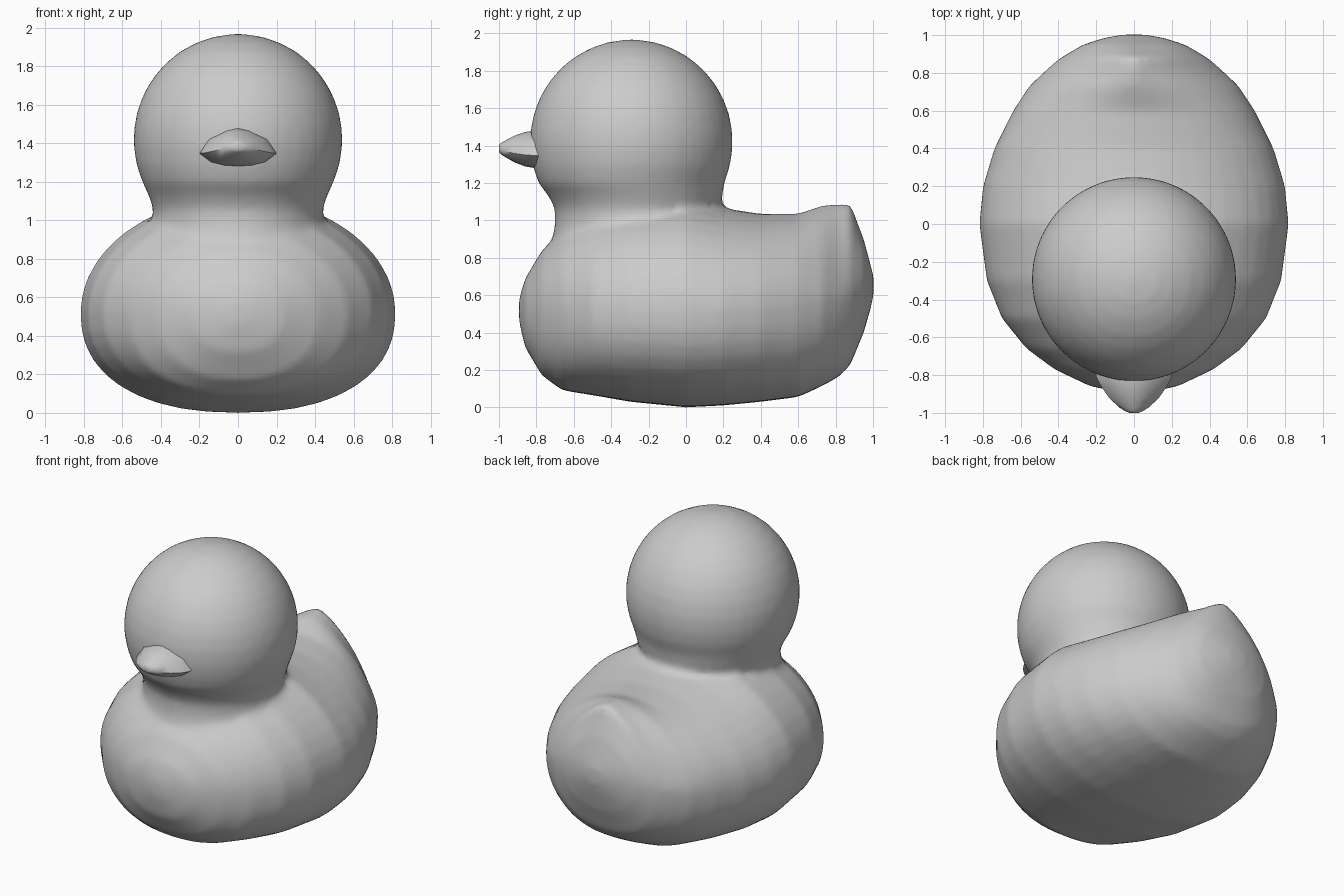
import bpy, math

if "Cube" in bpy.data.objects:
    bpy.data.objects.remove(bpy.data.objects["Cube"])


def loft(name, rings):
    """Skin a list of equal-length closed rings and cap both ends."""
    verts = [p for r in rings for p in r]
    n = len(rings[0])
    faces = [(i * n + j, i * n + (j + 1) % n, (i + 1) * n + (j + 1) % n, (i + 1) * n + j)
             for i in range(len(rings) - 1) for j in range(n)]
    faces += [tuple(reversed(range(n))), tuple(range(len(verts) - n, len(verts)))]
    mesh = bpy.data.meshes.new(name)
    mesh.from_pydata(verts, [], faces)
    ob = bpy.data.objects.new(name, mesh)
    bpy.context.collection.objects.link(ob)
    bpy.ops.object.select_all(action='DESELECT')
    ob.select_set(True)
    bpy.context.view_layer.objects.active = ob
    bpy.ops.object.mode_set(mode='EDIT')
    bpy.ops.mesh.select_all(action='SELECT')
    bpy.ops.mesh.normals_make_consistent(inside=False)
    bpy.ops.object.mode_set(mode='OBJECT')
    bpy.ops.object.shade_smooth()
    return ob


def spow(v, e):
    return math.copysign(abs(v) ** e, v)


def section(y, w, zb, zt, zc, n_top, n_bot=2.3, segs=40):
    """Upright super-elliptical ring, with separate upper and lower halves."""
    ring = []
    for k in range(segs):
        a = math.tau * k / segs
        c, s = math.cos(a), math.sin(a)
        e = 2 / (n_top if s >= 0 else n_bot)
        h = zt - zc if s >= 0 else zc - zb
        ring.append((w * spow(c, e), y, zc + h * spow(s, e)))
    return ring


# Body with raised tail: y, half width, bottom, top, widest height, upper roundness
body = loft("body", [section(*r) for r in (
    (-0.893, 0.06, 0.46, 0.58, 0.52, 2),
    (-0.86, 0.23, 0.32, 0.69, 0.52, 2),
    (-0.77, 0.42, 0.17, 0.84, 0.52, 2),
    (-0.66, 0.57, 0.09, 0.95, 0.52, 2),
    (-0.50, 0.70, 0.065, 1.05, 0.52, 2),
    (-0.30, 0.78, 0.03, 1.10, 0.52, 2),
    (0.00, 0.82, 0.00, 1.12, 0.52, 2),
    (0.20, 0.80, 0.01, 1.065, 0.52, 2),
    (0.40, 0.74, 0.03, 1.035, 0.53, 2),
    (0.60, 0.64, 0.055, 1.035, 0.55, 1.9),
    (0.73, 0.555, 0.115, 1.08, 0.57, 1.6),
    (0.82, 0.46, 0.165, 1.09, 0.59, 1.4),
    (0.88, 0.39, 0.23, 1.09, 0.61, 1.4),
    (0.95, 0.27, 0.40, 0.90, 0.63, 1.8),
    (0.985, 0.16, 0.52, 0.77, 0.65, 2),
    (1.003, 0.06, 0.60, 0.70, 0.65, 2))])

# Head and neck: ball that runs into a short flared neck
profile = [(0.90, 0.46, -0.255), (0.98, 0.445, -0.255), (1.06, 0.44, -0.26), (1.13, 0.465, -0.27)]
for k in range(12):
    a = math.radians(-24 + k * 10)
    profile.append((1.42 + 0.547 * math.sin(a), 0.543 * math.cos(a), -0.292))
profile.append((1.968, 0.02, -0.285))
head = loft("head_helper", [
    [(r * math.cos(math.tau * k / 40), cy + r * math.sin(math.tau * k / 40), z) for k in range(40)]
    for z, r, cy in profile])
head.hide_render = True
head.hide_set(True)

# Fuse head into body and soften the neck joint
union = body.modifiers.new("union", 'BOOLEAN')
union.operation, union.object, union.solver = 'UNION', head, 'EXACT'
remesh = body.modifiers.new("remesh", 'REMESH')
remesh.mode, remesh.voxel_size, remesh.use_smooth_shade = 'VOXEL', 0.025, True
soften = body.modifiers.new("soften", 'SMOOTH')
soften.factor, soften.iterations = 0.5, 6

# Bill: diamond-like outline that shrinks towards the tip
half = [(0, 1.48), (0.06, 1.466), (0.15, 1.42), (0.2, 1.347), (0.14, 1.302), (0.07, 1.285)]
outline = half + [(0, 1.28)] + [(-x, z) for x, z in reversed(half[1:])]
loft("bill", [[(x * sx, y, 1.385 + (z - 1.385) * sz) for x, z in outline] for y, sx, sz in (
    (-0.70, 1, 1), (-0.81, 1, 1), (-0.86, 0.87, 0.92), (-0.92, 0.66, 0.70),
    (-0.97, 0.40, 0.42), (-0.99, 0.24, 0.30), (-1.0, 0.12, 0.2))])
bpy.ops.object.shade_smooth_by_angle(angle=math.radians(50))
